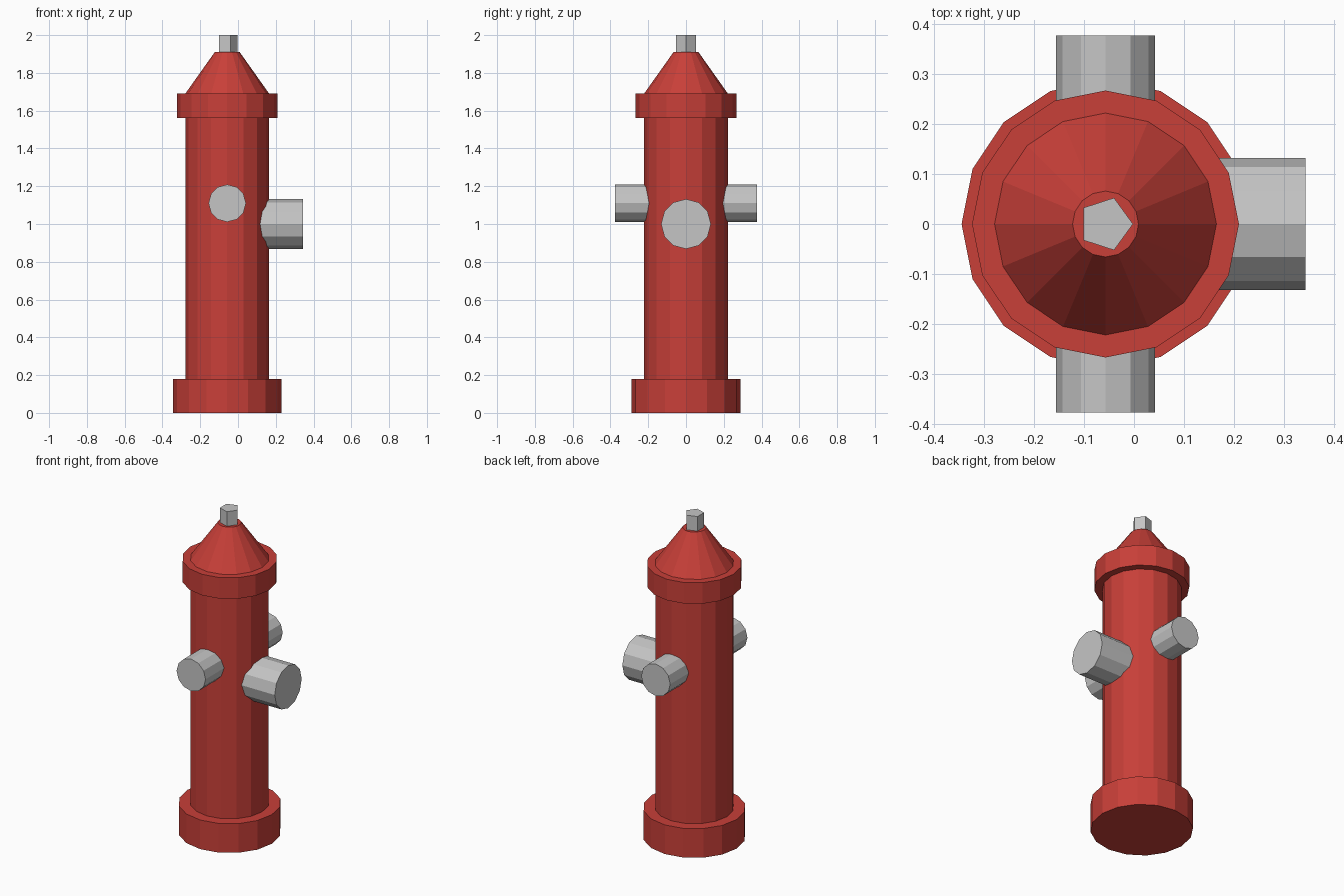
import bpy
import math
from mathutils import Matrix, Vector

cube = bpy.data.objects.get("Cube")
if cube:
    bpy.data.objects.remove(cube, do_unlink=True)

AXIS_X = -0.057  # centre line of the upright parts


def make_material(name, color):
    mat = bpy.data.materials.new(name)
    mat.use_nodes = True
    mat.diffuse_color = color
    mat.node_tree.nodes["Principled BSDF"].inputs["Base Color"].default_value = color
    return mat


red = make_material("hydrant red", (0.58, 0.05, 0.04, 1))
grey = make_material("metal grey", (0.56, 0.56, 0.56, 1))


def lathe(name, profile, sides, mat, start=(AXIS_X, 0, 0), direction=(0, 0, 1)):
    """Flat-shaded turned part; profile is (radius, distance along the axis)."""
    verts, faces = [], []
    for radius, dist in profile:
        for i in range(sides):
            a = math.tau * i / sides
            verts.append((radius * math.cos(a), radius * math.sin(a), dist))
    for r in range(len(profile) - 1):
        for i in range(sides):
            j = (i + 1) % sides
            low, high = r * sides, (r + 1) * sides
            faces.append((low + i, low + j, high + j, high + i))
    faces.append(tuple(reversed(range(sides))))
    faces.append(tuple(range(len(verts) - sides, len(verts))))
    mesh = bpy.data.meshes.new(name)
    mesh.from_pydata(verts, [], faces)
    turn = Vector((0, 0, 1)).rotation_difference(Vector(direction)).to_matrix().to_4x4()
    mesh.transform(Matrix.Translation(start) @ turn)
    mesh.materials.append(mat)
    obj = bpy.data.objects.new(name, mesh)
    bpy.context.collection.objects.link(obj)
    return obj


# Base flange, barrel, collar and conical bonnet in one turned profile
lathe("hydrant_body", [(0.288, 0), (0.288, 0.18), (0.222, 0.18), (0.222, 1.56),
                       (0.267, 1.56), (0.267, 1.69), (0.222, 1.69), (0.066, 1.91)], 16, red)

# Five-sided operating nut
lathe("top_nut", [(0.055, 1.91), (0.055, 2.0)], 5, grey)

# Large outlet on the left side
lathe("large_outlet", [(0.132, 0.1), (0.132, 0.4)], 12, grey,
      (AXIS_X, 0, 1.0), (1, 0, 0))

# Pair of small outlets, front and back
for name, side in (("front_outlet", -1), ("back_outlet", 1)):
    lathe(name, [(0.099, 0.1), (0.099, 0.377)], 12, grey,
          (AXIS_X, 0, 1.11), (0, side, 0))
